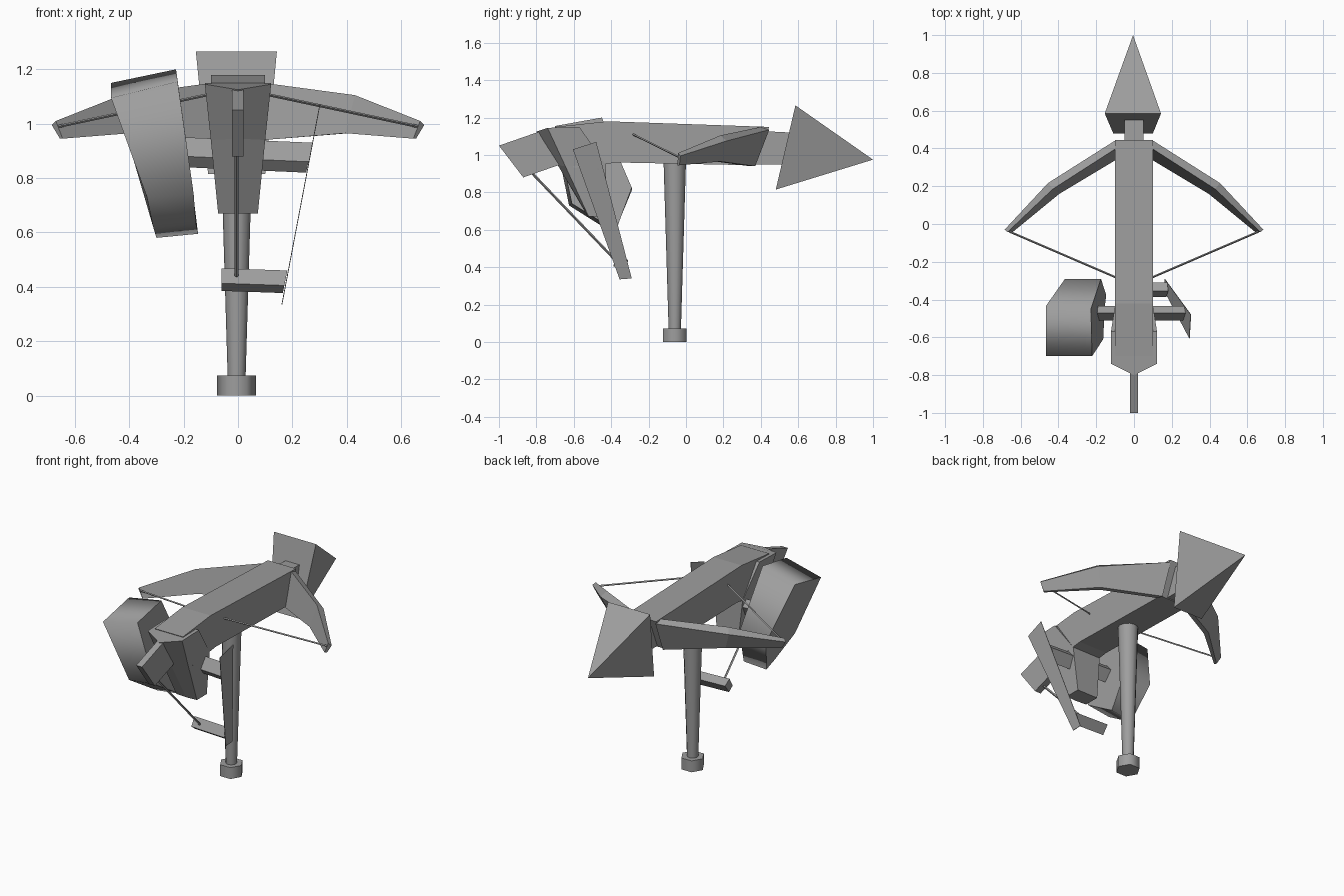
import bpy, bmesh, math
from mathutils import Vector

if "Cube" in bpy.data.objects:
    bpy.data.objects.remove(bpy.data.objects["Cube"])

# Dark grey finish shared by every part
grey = bpy.data.materials.new("dark_grey")
grey.diffuse_color = (.34, .34, .34, 1)
grey.use_nodes = True
grey.node_tree.nodes["Principled BSDF"].inputs["Base Color"].default_value = grey.diffuse_color


def finish(name, bm):
    bmesh.ops.recalc_face_normals(bm, faces=bm.faces)
    me = bpy.data.meshes.new(name)
    bm.to_mesh(me)
    bm.free()
    me.materials.append(grey)
    ob = bpy.data.objects.new(name, me)
    bpy.context.collection.objects.link(ob)
    return ob


def loft(name, rings, smooth=False):
    """Skin matching point rings and cap both ends; caps always stay flat."""
    bm = bmesh.new()
    vs = [[bm.verts.new(p) for p in r] for r in rings]
    n = len(rings[0])
    for a, b in zip(vs, vs[1:]):
        for i in range(n):
            j = (i + 1) % n
            bm.faces.new((a[i], a[j], b[j], b[i])).smooth = smooth
    bm.faces.new(vs[0])
    bm.faces.new(vs[-1])
    return finish(name, bm)


def side_plate(name, profile, x0, x1):
    """Extrude a (y, z) profile between two x positions."""
    return loft(name, [[(x, y, z) for y, z in profile] for x in (x0, x1)])


def cone(name, sides, r0, r1, z0, z1):
    return loft(name, [[(-.005 + r * math.cos(2 * math.pi * i / sides),
                         -.06 + r * math.sin(2 * math.pi * i / sides), z)
                        for i in range(sides)] for r, z in ((r0, z0), (r1, z1))], True)


def rod(name, a, b, r):
    a, b = Vector(a), Vector(b)
    q = (b - a).to_track_quat('Z', 'Y')
    ring = [q @ Vector((r * math.cos(t * math.pi / 2), r * math.sin(t * math.pi / 2), 0))
            for t in range(4)]
    return loft(name, [[p + v for v in ring] for p in (a, b)])


# Stand
cone("stand_foot", 6, .0715, .0715, 0, .073)
cone("stand_post", 12, .033, .061, .07, 1.0)

# Main beam, bent down at the front, and the neck behind it
side_plate("main_beam", [(.445, 1.15), (-.42, 1.18), (-.70, 1.15), (-.60, .93),
                         (-.37, .96), (.36, .945)], -.1, .1)
side_plate("bolt_neck", [(.36, 1.13), (.56, 1.12), (.56, .95), (.36, .95)], -.05, .05)

# Arrow head: leaning four-sided pyramid
bm = bmesh.new()
tip = bm.verts.new((-.005, 1, .975))
base = [bm.verts.new(p) for p in ((-.155, .585, 1.265), (.143, .585, 1.265),
                                  (.10, .48, .815), (-.11, .48, .815))]
bm.faces.new(base)
for i in range(4):
    bm.faces.new((base[i], base[(i + 1) % 4], tip))
finish("arrow_head", bm)

# Bow limbs and strings, one per side
limb = [
    [(.095, .445, 1.135), (.095, .40, 1.15), (.095, .34, .94), (.095, .37, .94)],
    [(.455, .217, 1.075), (.43, .185, 1.105), (.395, .16, .965), (.41, .185, .965)],
    [(.685, -.03, .995), (.67, -.043, 1.01), (.645, -.045, .945), (.655, -.035, .945)],
]
for side, s in (("left", -1), ("right", 1)):
    loft(side + "_bow_limb", [[(s * x, y, z) for x, y, z in r] for r in limb])
    rod(side + "_bow_string", (s * .66, -.04, .99), (s * .095, -.283, 1.11), .0055)

# Front grip: wedge-nosed block above, flat-nosed block below
loft("grip", [
    [(0, -.80, 1.125), (.122, -.74, 1.145), (.122, -.57, 1.15), (-.122, -.57, 1.15), (-.122, -.74, 1.145)],
    [(0, -.685, .945), (.10, -.645, .94), (.10, -.43, .95), (-.10, -.43, .95), (-.10, -.645, .94)],
    [(0, -.525, .67), (.073, -.52, .67), (.073, -.42, .67), (-.073, -.42, .67), (-.073, -.52, .67)],
])
side_plate("nose_block", [(-1, 1.05), (-.87, .88), (-.64, .96), (-.77, 1.13)], -.022, .02)

# Tapered side drum: left and right outlines share one hexagonal profile
drum_left = [(-.467, -.70, 1.095), (-.335, -.625, .73), (-.312, -.45, .62),
             (-.30, -.385, .58), (-.365, -.29, .81), (-.467, -.435, 1.15)]
drum_right = [(-.222, -.70, 1.155), (-.163, -.61, .74), (-.155, -.44, .635),
              (-.147, -.375, .595), (-.175, -.29, .825), (-.228, -.45, 1.20)]
loft("side_drum", [drum_left, drum_right], True)

# Axle and pedal bars: slightly rolled boxes running out to the crank board
axle = [(-.47, .93), (-.51, .86), (-.475, .82), (-.435, .89)]
loft("axle", [[(-.20, y, z + .02) for y, z in axle],
              [(.25 + (z - .82) * .24, y, z) for y, z in axle]])
pedal = [(-.355, .46), (-.387, .405), (-.35, .377), (-.31, .43)]
loft("pedal", [[(-.06, y, z + .008) for y, z in pedal],
               [(.165 + (z - .377) * .2, y, z) for y, z in pedal]])

# Thin leaning crank board
board = [(-.605, 1.03), (-.48, 1.07), (-.29, .34), (-.355, .335)]
loft("crank_board", [[(.16 + (z - .335) * .19 + t, y, z) for y, z in board] for t in (0, .003)])

# Cord from nose block to pedal
rod("cord", (-.005, -.82, .90), (-.005, -.38, .44), .007)
